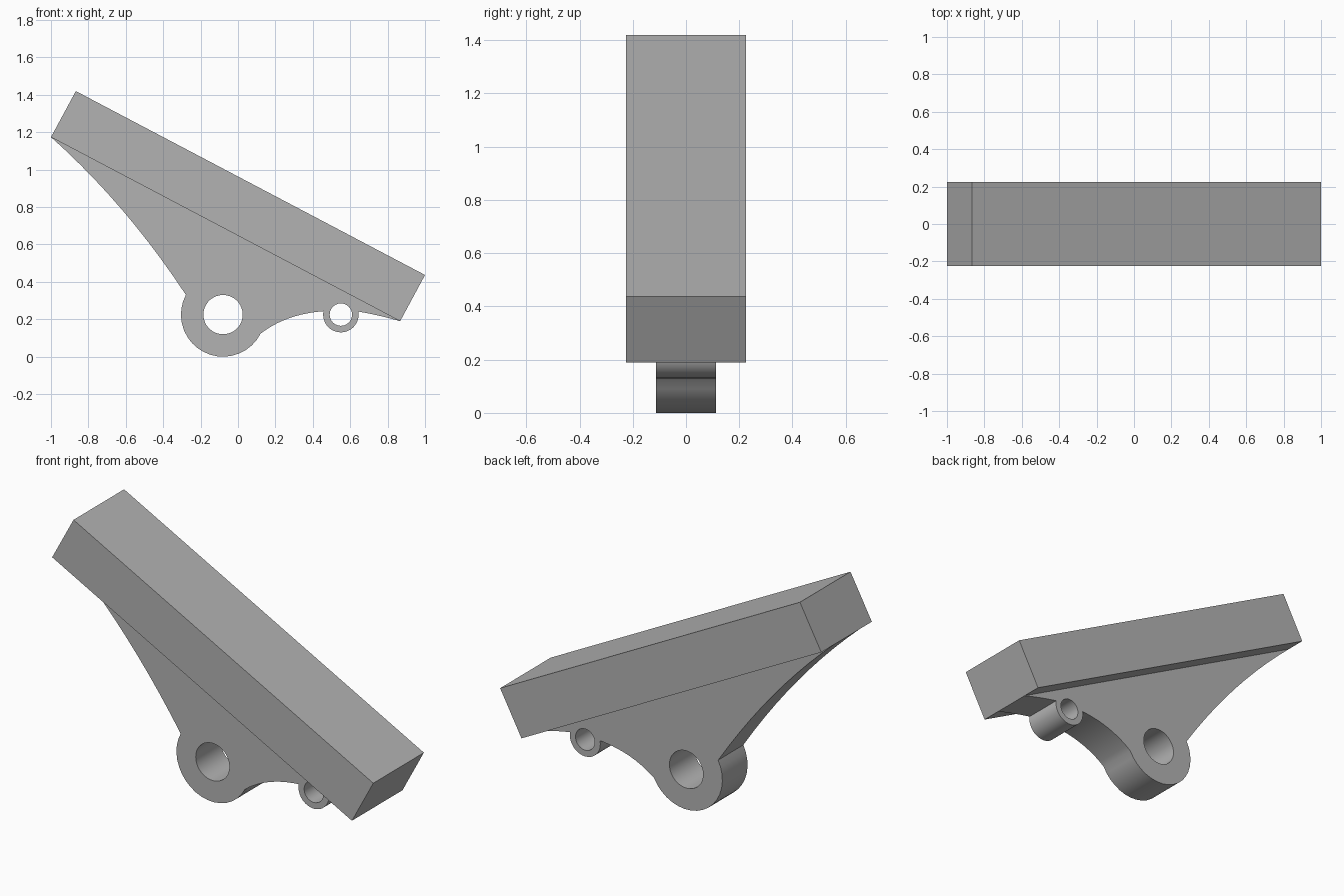
import bpy
import math
from mathutils import Vector

cube = bpy.data.objects.get("Cube")
if cube:
    bpy.data.objects.remove(cube)

grey = bpy.data.materials.new("plain grey")
grey.use_nodes = True
colour = (0.45, 0.45, 0.45, 1)
grey.diffuse_color = colour
grey.node_tree.nodes["Principled BSDF"].inputs["Base Color"].default_value = colour


def arc(centre, radius, start, end, steps):
    """Points on a circle, angles in degrees."""
    angles = [math.radians(start + (end - start) * i / steps) for i in range(steps + 1)]
    return [Vector((centre[0] + radius * math.cos(a), centre[1] + radius * math.sin(a)))
            for a in angles]


def bend(a, control, b, steps=10):
    """Quadratic curve from a to b, without its end points."""
    a, control, b = Vector(a), Vector(control), Vector(b)
    ts = [i / steps for i in range(1, steps)]
    return [a * (1 - t) ** 2 + control * 2 * t * (1 - t) + b * t * t for t in ts]


def plate(name, loops, half_width):
    """Extrude closed side-view loops along y; inner loops become holes."""
    curve = bpy.data.curves.new(name + "_profile", "CURVE")
    curve.dimensions = "2D"
    curve.fill_mode = "BOTH"
    curve.extrude = half_width
    for loop in loops:
        spline = curve.splines.new("POLY")
        spline.points.add(len(loop) - 1)
        for point, co in zip(spline.points, loop):
            point.co = (co[0], co[1], 0, 1)
        spline.use_cyclic_u = True
    obj = bpy.data.objects.new(name, curve)
    bpy.context.collection.objects.link(obj)
    obj.rotation_euler.x = math.pi / 2
    bpy.ops.object.select_all(action="DESELECT")
    obj.select_set(True)
    bpy.context.view_layer.objects.active = obj
    bpy.ops.object.convert(target="MESH")
    obj = bpy.context.object
    # Weld the caps to the sides and make the faces point outward
    bpy.ops.object.mode_set(mode="EDIT")
    bpy.ops.mesh.select_all(action="SELECT")
    bpy.ops.mesh.remove_doubles(threshold=0.0001)
    bpy.ops.mesh.normals_make_consistent(inside=False)
    bpy.ops.object.mode_set(mode="OBJECT")
    bpy.ops.object.shade_smooth_by_angle(angle=math.radians(30))
    obj.data.materials.clear()
    obj.data.materials.append(grey)
    return obj


# Sloping pad
upper, lower = (-1, 1.174), (0.867, 0.19)
plate("sloping_pad", [[upper, lower, (1, 0.437), (-0.867, 1.42)]], 0.225)

# Web with the two bosses in its outline and their bores
pivot, pin = (-0.08, 0.225), (0.55, 0.225)
pivot_rim = arc(pivot, 0.225, 152, 333, 18)
pin_rim = arc(pin, 0.095, 169, 370, 18)
outline = [Vector(upper)]
outline += bend(upper, (-0.6, 0.818), pivot_rim[0]) + pivot_rim
outline += bend(pivot_rim[-1], (0.255, 0.228), pin_rim[0]) + pin_rim
outline += bend(pin_rim[-1], (0.76, 0.221), lower, 4) + [Vector(lower)]
bores = [arc(pivot, 0.105, 0, 350, 35), arc(pin, 0.06, 0, 345, 23)]
plate("pivot_web", [outline] + bores, 0.112)
